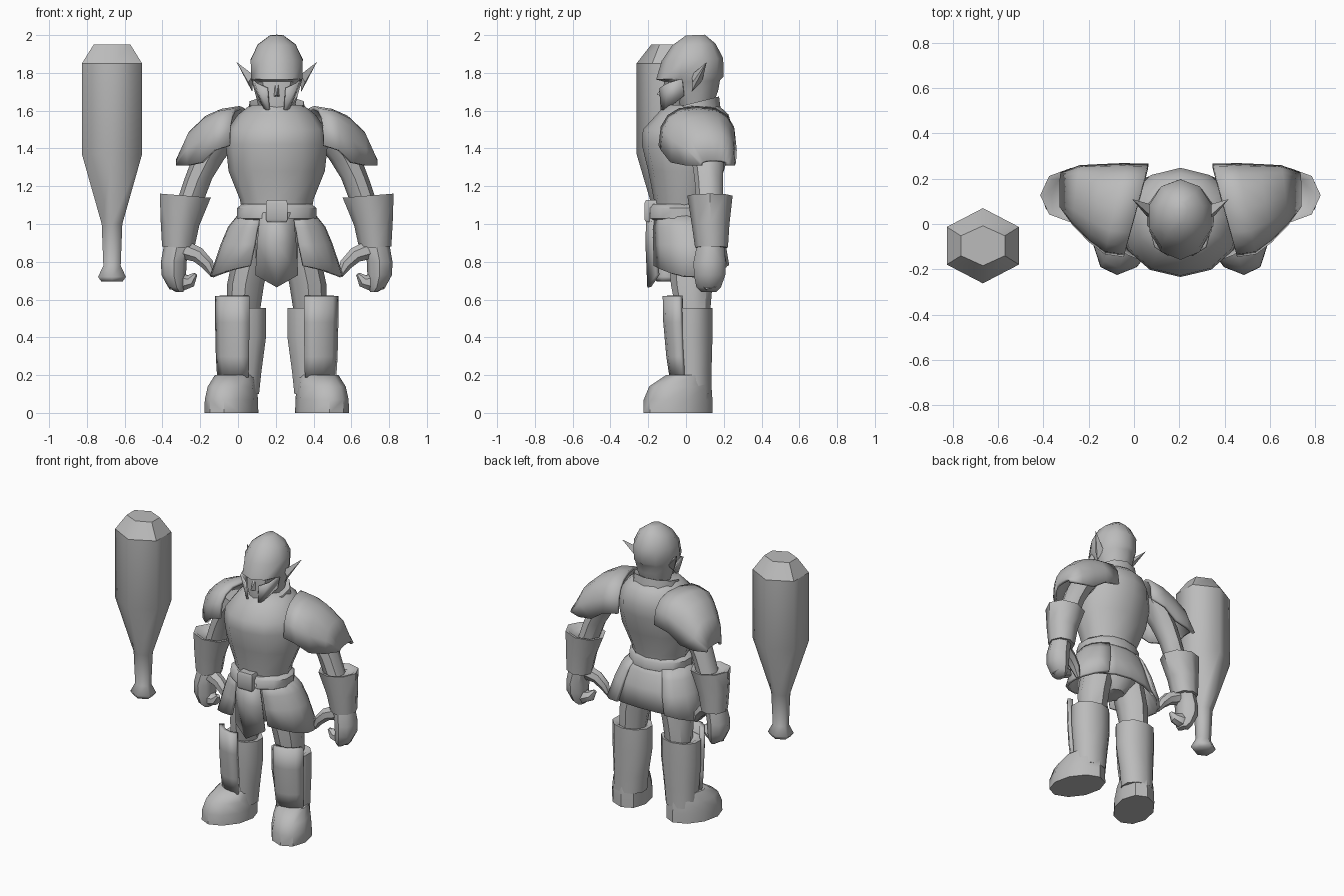
import bpy, bmesh, math
from mathutils import Vector

CX = 0.205  # centre line of the figure; figure parts are built around local x = 0
grey = bpy.data.materials.new("stone_grey")
grey.diffuse_color = (0.5, 0.5, 0.5, 1)


def finish(name, verts, faces, mirror=False, thick=0, angle=45, x=CX):
    me = bpy.data.meshes.new(name)
    me.from_pydata([tuple(v) for v in verts], [], faces)
    bm = bmesh.new()
    bm.from_mesh(me)
    bmesh.ops.recalc_face_normals(bm, faces=bm.faces)
    bm.to_mesh(me)
    bm.free()
    me.materials.append(grey)
    me.shade_smooth()
    me.set_sharp_from_angle(angle=math.radians(angle))
    ob = bpy.data.objects.new(name, me)
    ob.location.x = x
    bpy.context.collection.objects.link(ob)
    if thick:
        m = ob.modifiers.new("thickness", 'SOLIDIFY')
        m.thickness, m.offset = thick, 0
    if mirror:
        m = ob.modifiers.new("mirror", 'MIRROR')
        m.use_mirror_merge = False
    return ob


def skin(rings, closed=True, caps=True):
    n, verts, faces = len(rings[0]), [v for r in rings for v in r], []
    for i in range(len(rings) - 1):
        for j in range(n if closed else n - 1):
            k = (j + 1) % n
            faces.append((i*n + j, i*n + k, (i+1)*n + k, (i+1)*n + j))
    if caps:
        faces += [tuple(range(n)), tuple((len(rings)-1)*n + j for j in range(n))]
    return verts, faces


def loft(name, rings, n=10, tilt_x=0, tilt_y=0, shear=0, phase=-90, **kw):
    """Horizontal rings given as (x, y, z, rx, ry)."""
    out = []
    for x, y, z, rx, ry in rings:
        ring = []
        for j in range(n):
            a = 2*math.pi*j/n + math.radians(phase)
            dx, dy = rx*math.cos(a), ry*math.sin(a)
            ring.append((x + dx + shear*dy, y + dy, z + tilt_x*dx + tilt_y*dy))
        out.append(ring)
    return finish(name, *skin(out), **kw)


def patch(name, rings, a0, a1, n=6, thick=0.02, lift=0, **kw):
    """Curved plate: part of each ring between two angles; lift raises the hem front and back."""
    out = []
    for i, (x, y, z, rx, ry) in enumerate(rings):
        up = lift if i == len(rings) - 1 else 0
        angs = [math.radians(a0 + (a1 - a0)*j/n) for j in range(n + 1)]
        out.append([(x + rx*math.cos(a), y + ry*math.sin(a), z + up*math.sin(a)**2) for a in angs])
    return finish(name, *skin(out, closed=False, caps=False), thick=thick, **kw)


def tube(name, pts, n=7, **kw):
    """Tube through (x, y, z, radius) points running roughly in the xz plane."""
    out = []
    for i, p in enumerate(pts):
        d = Vector(pts[min(i+1, len(pts)-1)][:3]) - Vector(pts[max(i-1, 0)][:3])
        v = d.cross(Vector((0, 1, 0))).normalized()
        u = v.cross(d).normalized()
        out.append([Vector(p[:3]) + p[3]*(u*math.cos(2*math.pi*j/n) + v*math.sin(2*math.pi*j/n))
                    for j in range(n)])
    return finish(name, *skin(out), **kw)


# Club: six-sided, standing beside the figure
loft("club", [(0, -.096, z, r, r*.9) for z, r in
     [(.695, .065), (.72, .085), (.78, .053), (1.0, .063), (1.37, .184), (1.85, .184)]],
     n=6, angle=65, x=-.667)
loft("club_tip", [(0, -.096, 1.85, .184, .166), (0, -.096, 1.95, .112, .088)],
     n=6, angle=48, x=-.667)

# Torso and collar
loft("torso", [(0, -.01, 1.04, .18, .15), (0, -.01, 1.13, .195, .16), (0, 0, 1.28, .255, .2),
     (0, .003, 1.42, .27, .237), (0, .01, 1.5, .26, .238), (0, .035, 1.58, .205, .19),
     (0, .03, 1.63, .14, .14)], n=12)
loft("collar", [(0, .035, 1.56, .165, .15), (0, .035, 1.64, .15, .14), (0, .035, 1.63, .1, .1)],
     tilt_y=.25)

# Helmet with overhanging brow, face, nose, cheek guards, ears
loft("helmet", [(0, .05, 1.62, .10, .09), (0, .045, 1.70, .122, .125), (0, .04, 1.755, .137, .14),
     (0, .02, 1.772, .143, .178), (0, .034, 1.87, .145, .163), (0, .042, 1.95, .105, .115),
     (0, .05, 2.0, .035, .05)], n=10, tilt_y=.04)
loft("face", [(0, -.07, 1.605, .05, .05), (0, -.05, 1.66, .08, .075), (0, -.03, 1.77, .11, .085)], n=8)
finish("nose", [(-.022, -.1, 1.67), (.022, -.1, 1.67), (0, -.155, 1.685), (-.012, -.1, 1.76),
       (.012, -.1, 1.76)], [(0, 1, 2), (0, 2, 3), (1, 4, 2), (2, 4, 3), (0, 3, 4, 1)])
finish("cheek_guard", [(.13, -.02, 1.77), (.11, -.1, 1.745), (.05, -.137, 1.72),
       (.04, -.13, 1.605), (.062, -.105, 1.605), (.105, -.01, 1.68)],
       [(0, 1, 4, 5), (1, 2, 3, 4)], mirror=True, thick=.012, angle=25)
finish("ear", [(.125, .03, 1.79), (.13, .03, 1.70), (.125, .085, 1.755), (.213, .11, 1.858),
       (.15, .035, 1.75)], [(0, 4, 3), (4, 1, 3), (1, 2, 3), (2, 0, 3), (0, 2, 1, 4)],
       mirror=True, angle=25)

# Shoulder plates: arches that step outward, down and towards the back
arches = []
for x, yc, ry, zb, zt, sk in [(.195, .06, .196, 1.415, 1.615, .27), (.29, .067, .192, 1.39, 1.60, .2),
                              (.37, .09, .165, 1.325, 1.565, .15), (.455, .125, .125, 1.31, 1.485, .1),
                              (.525, .15, .07, 1.31, 1.335, 0)]:
    row = []
    for j in range(9):
        a = math.pi*j/8
        c, s = math.cos(a), math.sin(a)
        dy = ry*math.copysign(abs(c)**.75, c)
        row.append((x - sk*dy, yc + dy, zb + (zt - zb)*s**.75))
    arches.append(row)
finish("shoulder_plate", *skin(arches, closed=False, caps=False), mirror=True, thick=.02)

# Arms, gauntlets and hands
loft("upper_arm", [(.27, .1, 1.48, .1, .1), (.365, .115, 1.34, .085, .085),
     (.415, .12, 1.24, .073, .075), (.465, .125, 1.1, .07, .07)], n=8, mirror=True)
loft("gauntlet", [(.522, .135, .875, .085, .087), (.512, .13, 1.0, .102, .1),
     (.484, .127, 1.15, .135, .12), (.484, .127, 1.148, .115, .1), (.487, .127, 1.125, .08, .08)],
     n=8, tilt_x=.08, mirror=True)
loft("hand", [(.525, .13, .9, .07, .07), (.545, .125, .8, .068, .085), (.545, .125, .73, .065, .083),
     (.53, .12, .665, .045, .065), (.515, .12, .64, .02, .04)], n=8, mirror=True)
tube("fingers", [(.55, .12, .71, .06), (.50, .12, .69, .05), (.455, .11, .70, .035),
     (.43, .1, .735, .012)], mirror=True)
tube("thumb", [(.48, .11, .86, .05), (.415, .095, .835, .042), (.365, .085, .785, .034),
     (.335, .08, .725, .014)], mirror=True)

# Belt and buckle
loft("belt", [(0, -.02, 1.02, .2, .17), (0, -.02, 1.03, .215, .183), (0, -.02, 1.085, .215, .183),
     (0, -.02, 1.105, .19, .165)], n=14)
loft("buckle", [(0, -.185, 1.01, .07, .038), (0, -.185, 1.025, .082, .05),
     (0, -.185, 1.11, .082, .05), (0, -.185, 1.128, .07, .038)], n=4, phase=45)

# Skirt panels and pelvis
side = [(0, -.015, 1.06, .185, .15), (0, .005, .98, .25, .185), (0, .02, .89, .288, .2),
        (0, .03, .72, .345, .212)]
patch("side_skirt", side, -66, 58, n=7, lift=.07, mirror=True)
patch("back_skirt", [(x, y - .018, z + .02, rx, ry - .005) for x, y, z, rx, ry in side], 48, 132,
      n=4, lift=.04)
finish("front_flap", [(-.085, -.175, 1.06), (0, -.2, 1.06), (.085, -.175, 1.06),
       (-.1, -.165, .9), (0, -.205, .9), (.1, -.165, .9),
       (-.11, -.15, .73), (0, -.195, .665), (.11, -.15, .73)],
       [(0, 1, 4, 3), (1, 2, 5, 4), (3, 4, 7, 6), (4, 5, 8, 7)], thick=.02)
loft("pelvis", [(0, .02, .74, .07, .09), (0, .02, .82, .17, .14), (0, 0, 1.05, .18, .15)], n=10)

# Legs, boots, feet and shin plates
loft("thigh", [(.18, .04, .5, .085, .085), (.165, .03, .68, .098, .11), (.11, .02, .93, .1, .12)],
     n=8, mirror=True)
loft("boot_shaft", [(.2, .035, .1, .112, .1), (.195, .035, .22, .12, .1),
     (.188, .03, .4, .138, .11), (.188, .03, .555, .138, .11), (.188, .03, .553, .11, .09),
     (.188, .03, .54, .085, .085)], n=10, mirror=True)
loft("foot", [(.24, -.042, 0, .137, .183), (.24, -.042, .07, .135, .182),
     (.235, -.03, .14, .125, .165), (.215, .01, .2, .11, .115)], n=10, shear=-.22, mirror=True)
patch("shin_plate", [(.195, .03, .19, .115, .1), (.195, .025, .3, .122, .112),
      (.195, .025, .48, .126, .128), (.195, .02, .62, .126, .126)], -112, -22, n=4,
      thick=.035, mirror=True, angle=35)
